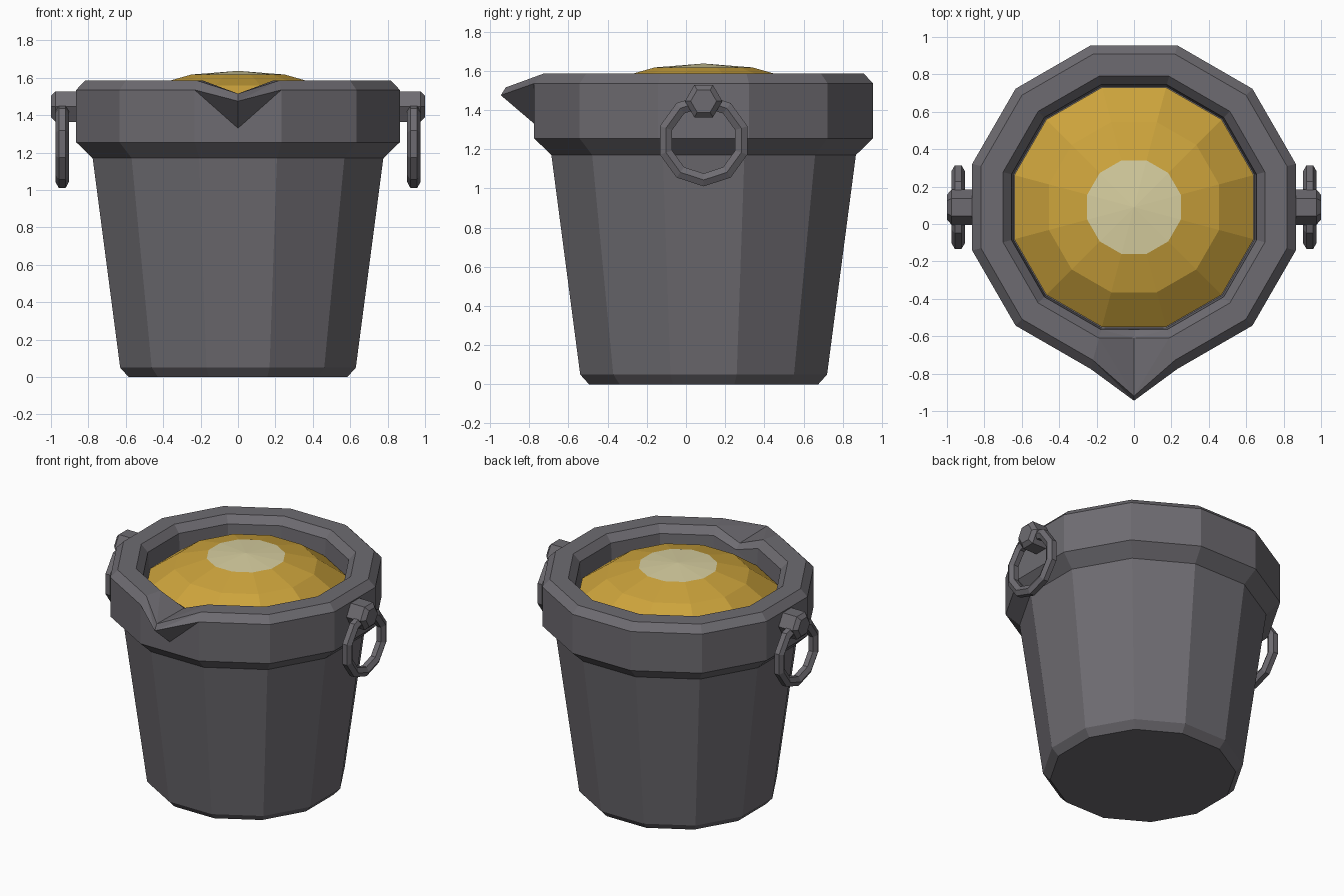
import bpy, bmesh, math
from mathutils import Matrix

if "Cube" in bpy.data.objects:
    bpy.data.objects.remove(bpy.data.objects["Cube"], do_unlink=True)

SIDES = 12
CENTRE_Y = 0.09
STRETCH = 1 / math.cos(math.pi / SIDES)   # flat-to-flat radius -> corner radius


def material(name, rgb):
    m = bpy.data.materials.new(name)
    m.use_nodes = True
    m.diffuse_color = (*rgb, 1)
    m.node_tree.nodes["Principled BSDF"].inputs["Base Color"].default_value = (*rgb, 1)
    return m


iron = material("dark grey metal", (0.155, 0.148, 0.165))
gold = material("golden liquid", (0.61, 0.37, 0.045))
pale = material("pale highlight", (0.68, 0.62, 0.35))


def finish(bm, name, mats):
    bmesh.ops.recalc_face_normals(bm, faces=bm.faces[:])
    mesh = bpy.data.meshes.new(name)
    bm.to_mesh(mesh)
    bm.free()
    for m in mats:
        mesh.materials.append(m)
    obj = bpy.data.objects.new(name, mesh)
    bpy.context.collection.objects.link(obj)
    return obj


def ring(bm, a, z):
    """Twelve-sided ring whose first column follows the front flat."""
    r = a * STRETCH
    start = -math.pi / 2 + math.pi / SIDES
    angles = [start + i * math.tau / SIDES for i in range(SIDES)]
    return [bm.verts.new((r * math.cos(t), CENTRE_Y + r * math.sin(t), z)) for t in angles]


# Bucket: turned profile, with an extra front column pulled out into the spout
# Each row: flat radius, height, and optional (y, z) of the spout column
profile = [
    (0.585, 0, None), (0.63, 0.05, None), (0.777, 1.17, None),
    (0.865, 1.255, None), (0.865, 1.33, None),
    (0.865, 1.535, (-0.945, 1.475)), (0.818, 1.585, (-0.92, 1.515)),
    (0.70, 1.585, (-0.61, 1.51)), (0.655, 1.535, (-0.565, 1.48)),
    (0.645, 1.38, None),
]
bm = bmesh.new()
rows = []
for a, z, spout in profile:
    y, sz = spout or (CENTRE_Y - a, z)
    rows.append([bm.verts.new((0, y, sz))] + ring(bm, a, z))
for low, high in zip(rows, rows[1:]):
    n = len(low)
    for i in range(n):
        j = (i + 1) % n
        if i == 0:
            bm.faces.new((low[i], low[j], high[j]))
            bm.faces.new((low[i], high[j], high[i]))
        elif j == 0:
            bm.faces.new((low[i], low[j], high[i]))
            bm.faces.new((low[j], high[j], high[i]))
        else:
            bm.faces.new((low[i], low[j], high[j], high[i]))
bm.faces.new(rows[0])
bm.faces.new(rows[-1])
finish(bm, "bucket", [iron])

# Liquid: low dome with a pale cap
bm = bmesh.new()
rings = [ring(bm, a, z) for a, z in ((0.64, 1.42), (0.455, 1.558), (0.25, 1.617))]
for low, high in zip(rings, rings[1:]):
    for i in range(SIDES):
        j = (i + 1) % SIDES
        bm.faces.new((low[i], low[j], high[j], high[i]))
bm.faces.new(rings[0])
apex = bm.verts.new((0, CENTRE_Y, 1.637))
for i in range(SIDES):
    bm.faces.new((rings[-1][i], rings[-1][(i + 1) % SIDES], apex)).material_index = 1
finish(bm, "liquid", [gold, pale])


def lug(name, side):
    """Six-sided pin with a chamfered outer end."""
    bm = bmesh.new()
    loops = []
    for x, r in ((0.82, 0.095), (0.975, 0.095), (1.0, 0.066)):
        loops.append([bm.verts.new((side * x, CENTRE_Y + r * math.cos(k * math.pi / 3),
                                    1.445 + r * math.sin(k * math.pi / 3))) for k in range(6)])
    for p, q in zip(loops, loops[1:]):
        for k in range(6):
            m = (k + 1) % 6
            bm.faces.new((p[k], p[m], q[m], q[k]))
    bm.faces.new(loops[0])
    bm.faces.new(loops[-1])
    finish(bm, name, [iron])


def handle_ring(name, side):
    """Ten-sided hanging ring with a six-sided section."""
    bm = bmesh.new()
    loops = []
    for i in range(10):
        t = math.pi / 2 + i * math.tau / 10
        loop = []
        for k in range(6):
            s = k * math.pi / 3
            r = 0.202 + 0.038 * math.sin(s)
            loop.append(bm.verts.new((side * 0.94 + 0.036 * math.cos(s),
                                      CENTRE_Y + r * math.cos(t), 1.245 + r * math.sin(t))))
        loops.append(loop)
    for i in range(10):
        p, q = loops[i], loops[(i + 1) % 10]
        for k in range(6):
            m = (k + 1) % 6
            bm.faces.new((p[k], p[m], q[m], q[k]))
    finish(bm, name, [iron])


# Handles on both sides
for label, side in (("left", 1), ("right", -1)):
    lug(label + "_handle_lug", side)
    handle_ring(label + "_handle_ring", side)
